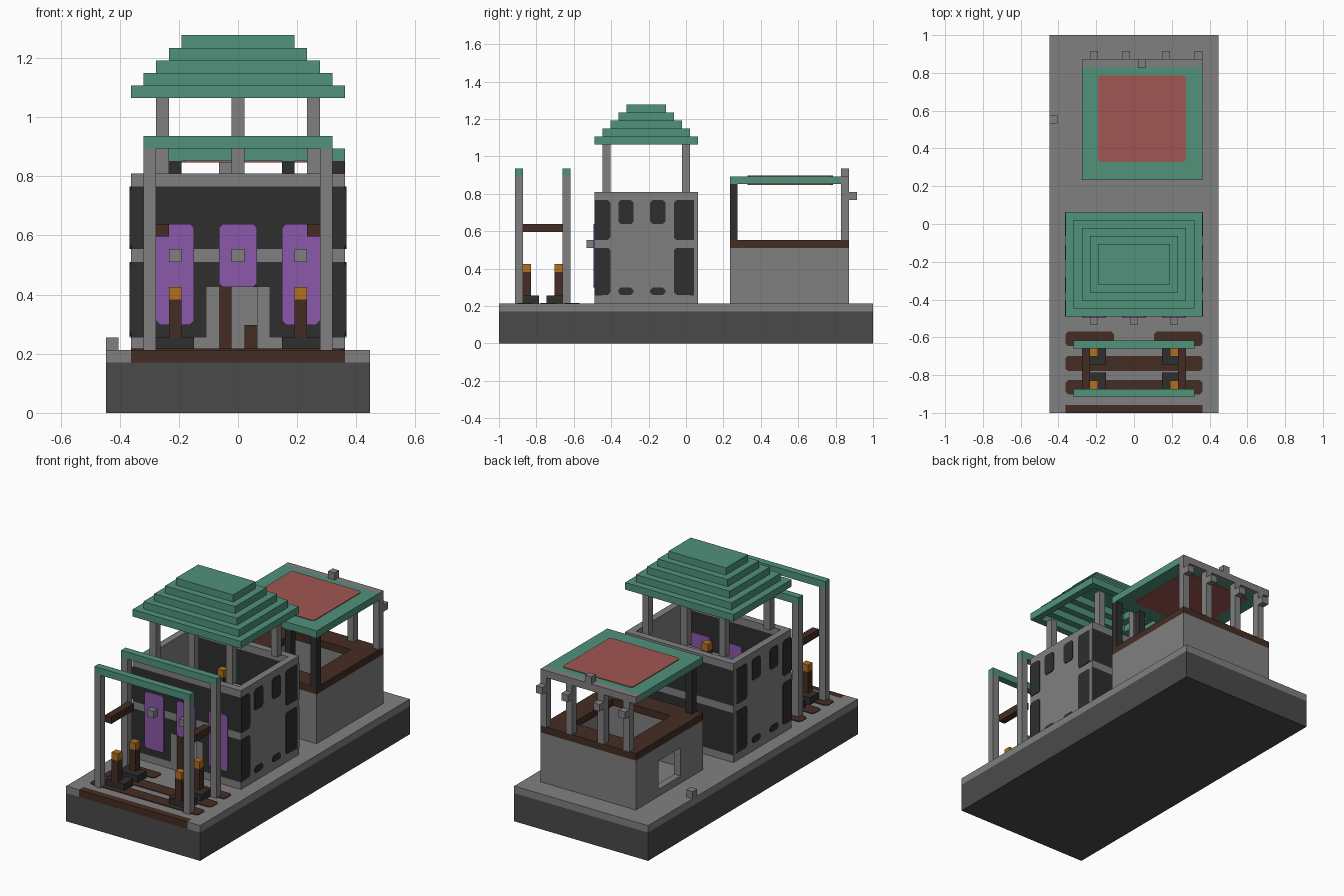
import bpy, bmesh
from mathutils import Vector

V = 2 / 47                      # size of one block
ORIGIN = Vector((10.5, 23.5, 0))

cube = bpy.data.objects.get("Cube")
if cube:
    bpy.data.objects.remove(cube)


def material(name, *rgb):
    col = [(c / 255 / 12.92) if c < 11 else ((c / 255 + 0.055) / 1.055) ** 2.4 for c in rgb] + [1]
    m = bpy.data.materials.new(name)
    m.use_nodes = True
    m.diffuse_color = col
    m.node_tree.nodes["Principled BSDF"].inputs["Base Color"].default_value = col
    return m


GREY = material("stone grey", 128, 128, 128)
BASE = material("base grey", 74, 74, 74)
DARK = material("charcoal", 46, 46, 46)
GREEN = material("roof green", 80, 146, 122)
RED = material("roof red", 160, 86, 83)
PURPLE = material("banner purple", 139, 88, 168)
BROWN = material("wood brown", 68, 45, 35)
ORANGE = material("flame orange", 178, 112, 32)


def finish(name, bm, mat):
    for v in bm.verts:
        v.co = (v.co - ORIGIN) * V
    bmesh.ops.recalc_face_normals(bm, faces=bm.faces)
    mesh = bpy.data.meshes.new(name)
    bm.to_mesh(mesh)
    bm.free()
    mesh.materials.append(mat)
    ob = bpy.data.objects.new(name, mesh)
    bpy.context.collection.objects.link(ob)
    return ob


def boxes(name, mat, *items):
    """Blocks given as x0, x1, y0, y1, z0, z1 in block units."""
    bm = bmesh.new()
    for x0, x1, y0, y1, z0, z1 in items:
        made = bmesh.ops.create_cube(bm, size=1)["verts"]
        for v in made:
            v.co = Vector((x0 if v.co.x < 0 else x1, y0 if v.co.y < 0 else y1,
                           z0 if v.co.z < 0 else z1))
    return finish(name, bm, mat)


def plates(name, mat, axis, at, *rects, thick=0.1, cut=0.3):
    """Thin plates with clipped corners, rising from a plane across an axis."""
    bm = bmesh.new()
    for a0, a1, b0, b1 in rects:
        outline = [(a0 + cut, b0), (a1 - cut, b0), (a1, b0 + cut), (a1, b1 - cut),
                   (a1 - cut, b1), (a0 + cut, b1), (a0, b1 - cut), (a0, b0 + cut)]
        pts = []
        for p in outline:
            co = list(p)
            co.insert(axis, at)
            pts.append(bm.verts.new(co))
        face = bm.faces.new(pts)
        top = bmesh.ops.extrude_face_region(bm, geom=[face])["geom"]
        for v in top:
            if isinstance(v, bmesh.types.BMVert):
                v.co[axis] += thick
    return finish(name, bm, mat)


def ring(x0, x1, y0, y1, z0, z1, w=1):
    return [(x0, x1, y0, y0 + w, z0, z1), (x0, x1, y1 - w, y1, z0, z1),
            (x0, x0 + w, y0 + w, y1 - w, z0, z1), (x1 - w, x1, y0 + w, y1 - w, z0, z1)]


# Base and paving
boxes("base", BASE, (0, 21, 0, 47, 0, 4))
boxes("paving", GREY, (0, 21, 1, 47, 4, 5), (0, 2, 0, 1, 4, 5), (19, 21, 0, 1, 4, 5))
boxes("front_plank", BROWN, (2, 19, 0, 1, 4, 5))
boxes("loose_stone", GREY, (0, 1, 36, 37, 5, 6))
plates("path_planks", BROWN, 2, 5, (2, 19, 2.3, 4.1), (2, 19, 5.2, 7.1),
       (2, 8, 8.3, 10.1), (13, 19, 8.3, 10.1))

# Two gate frames, joined by side rails
for label, y in (("front", 2), ("rear", 8)):
    boxes(label + "_gate_posts", GREY, *[(x, x + 1, y, y + 1, 5, 21) for x in (3, 17)])
    boxes(label + "_gate_beam", GREEN, (3, 18, y, y + 1, 21, 22))
boxes("gate_rails", BROWN, *[(x, x + 1, 3, 8, 14, 15) for x in (4, 16)])


# Torches
def torch(name, x, y, z, h):
    boxes(name + "_post", BROWN, (x, x + 1, y, y + 1, z, z + h))
    boxes(name + "_flame", ORANGE, (x, x + 1, y, y + 1, z + h, z + h + 1))


for side, x in (("right", 5), ("left", 15)):
    for end, y, foot in (("front", 3, 3), ("rear", 7, 6)):
        torch(f"{end}_{side}_torch", x, y, 6, 3)
        boxes(f"{end}_{side}_torch_foot", DARK, (x - 1, x + 2, foot, foot + 2, 5, 6))
torch("tower_torch_rear", 9, 21, 13, 2)
torch("tower_torch_front", 13, 14, 13, 1)

# Tower walls with doorways front and rear
for label, y in (("front", 12), ("rear", 24)):
    e = y + 1
    boxes(label + "_tower_panels", DARK, (2, 8, y, e, 6, 12), (13, 19, y, e, 6, 12),
          (8, 13, y, e, 10, 12), (2, 19, y, e, 13, 18))
    boxes(label + "_door_frame", GREY, (8, 9, y, e, 5, 10), (12, 13, y, e, 5, 10),
          (2, 8, y, e, 5, 6), (13, 19, y, e, 5, 6))
boxes("tower_side_walls", GREY, *[(x, x + 1, 13, 24, z0, z1) for x in (2, 18)
                                  for z0, z1 in ((5, 12), (13, 18))])
boxes("tower_floor", GREY, (2, 19, 12, 25, 12, 13))
boxes("tower_parapet", GREY, *ring(2, 19, 12, 25, 18, 19))
boxes("door_leaf", BROWN, (9, 10, 12.1, 14, 5, 10))
boxes("stool", BROWN, (11, 12, 22, 23, 5, 7))

# Dark panels and slots on the tower sides
for label, x, t in (("left", 19, 0.1), ("right", 2, -0.1)):
    plates(label + "_tower_slots", DARK, 0, x, (12, 14, 6.1, 12), (12, 14, 13, 18),
           (22, 24.5, 6.1, 12), (22, 24.5, 13, 18), (15, 16.9, 15, 18),
           (19, 20.9, 15, 18), (15, 16.9, 6.1, 7), (19, 20.9, 6.1, 7), thick=t)
    # Grey back edge strip of the wall
    boxes(label + "_tower_edge", GREY, *[(x, x + t, 24.5, 25, z0, z1)
                                         for z0, z1 in ((6, 12), (13, 18))])

# Banners on both faces of the front wall, with bracket stones
for label, y, t in (("outer", 12, -0.15), ("inner", 13, 0.15)):
    plates(label + "_banners", PURPLE, 1, y, (4, 7, 7, 15), (9, 12, 10, 15),
           (14, 17, 7, 15), thick=t)
boxes("bracket_stones", GREY, *[(x, x + 1, 11, 12, 12, 13) for x in (5, 10, 15)])

# Stepped tower roof on posts
boxes("tower_posts", GREY, *[(x, x + 1, y, y + 1, 19, 25)
                             for x in (4, 10, 16) for y in (13, 23)])
for k in range(4):
    boxes(f"roof_step_{k + 1}", GREEN, *ring(2 + k, 19 - k, 12 + k, 25 - k, 25 + k, 26 + k))
boxes("roof_cap", GREEN, (6, 15, 16, 21, 29, 30))

# Rear pavilion walls, with a window on the right side
boxes("pavilion_walls", GREY, (4, 19, 29, 30, 5, 12), (4, 19, 43, 44, 5, 12),
      (18, 19, 30, 43, 5, 12), (4, 5, 30, 34, 5, 12), (4, 5, 39, 43, 5, 12),
      (4, 5, 34, 39, 5, 6), (4, 5, 34, 39, 10, 12))
boxes("pavilion_counter", BROWN, *ring(4, 19, 29, 44, 12, 13, 3))
boxes("pavilion_front_posts", DARK, *[(x, x + 1, 29, 30, 13, 20) for x in (5, 14, 18)])
boxes("pavilion_rear_posts", GREY, *[(x, x + 1, 43, 44, 13, 20) for x in (5, 9, 14, 18)])
boxes("rear_post_stones", GREY, *[(x, x + 1, 44, 45, 18, 19) for x in (5, 9, 14, 18)])

# Pavilion roof with red field above and below
boxes("pavilion_roof", GREEN, (4, 19, 29, 43, 20, 21))
boxes("pavilion_rear_beam", GREY, (4, 19, 43, 44, 20, 21))
boxes("rear_beam_stone", GREY, (11, 12, 43, 44, 21, 22))
for label, z, t in (("top", 21, 0.1), ("under", 20, -0.1)):
    plates(label + "_red_field", RED, 2, z, (6, 17, 31.2, 42), thick=t)
